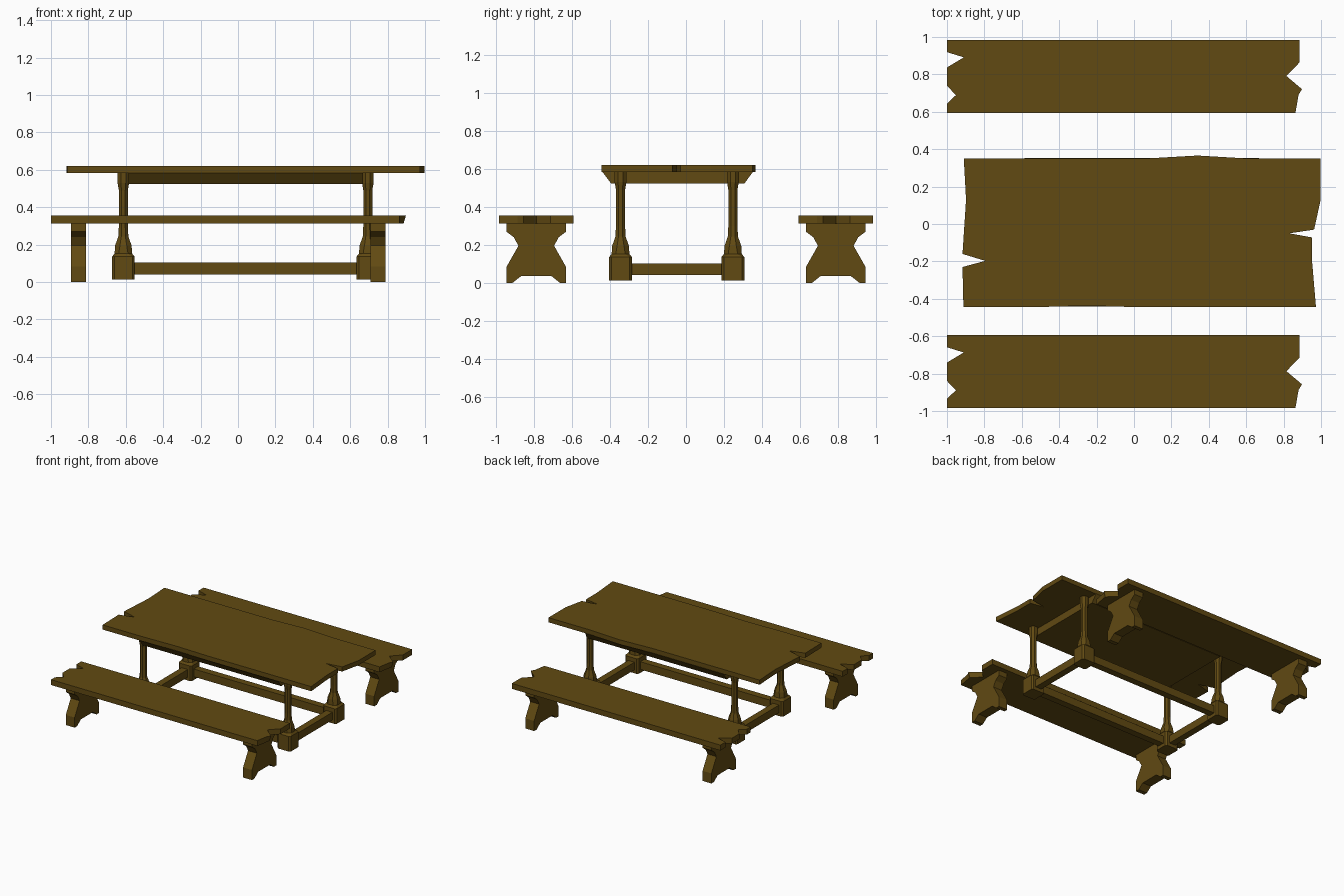
import bpy, bmesh

if "Cube" in bpy.data.objects:
    bpy.data.objects.remove(bpy.data.objects["Cube"])

wood = bpy.data.materials.new("brown_wood")
wood.diffuse_color = (0.12, 0.068, 0.006, 1)
wood.use_nodes = True
wood.node_tree.nodes["Principled BSDF"].inputs["Base Color"].default_value = wood.diffuse_color


def loft(name, rings):
    """Skin a stack of equal-length point rings and cap both ends."""
    bm = bmesh.new()
    rows = [[bm.verts.new(p) for p in ring] for ring in rings]
    n = len(rows[0])
    for a, b in zip(rows, rows[1:]):
        for i in range(n):
            j = (i + 1) % n
            bm.faces.new((a[i], a[j], b[j], b[i]))
    bm.faces.new(rows[0][::-1])
    bm.faces.new(rows[-1])
    bmesh.ops.recalc_face_normals(bm, faces=bm.faces[:])
    mesh = bpy.data.meshes.new(name)
    bm.to_mesh(mesh)
    bm.free()
    mesh.materials.append(wood)
    ob = bpy.data.objects.new(name, mesh)
    bpy.context.collection.objects.link(ob)
    return ob


def slab(name, low, high, z0, z1):
    return loft(name, [[(x, y, z0) for x, y in low], [(x, y, z1) for x, y in high]])


def extrude_x(name, profile, x0, x1):
    return loft(name, [[(x, y, z) for y, z in profile] for x in (x0, x1)])


def box(name, x0, x1, y0, y1, z0, z1):
    return extrude_x(name, [(y0, z0), (y1, z0), (y1, z1), (y0, z1)], x0, x1)


def turned_leg(name, cx, cy):
    # half width, corner cut, height
    sections = [(0.06, 0.012, 0.013), (0.06, 0.012, 0.136), (0.047, 0.022, 0.152),
                (0.044, 0.026, 0.195), (0.027, 0.016, 0.243), (0.024, 0.014, 0.30),
                (0.024, 0.014, 0.49), (0.031, 0.018, 0.53), (0.031, 0.018, 0.584)]
    rings = []
    for h, c, z in sections:
        k = h - c
        octagon = [(h, -k), (h, k), (k, h), (-k, h), (-h, k), (-h, -k), (-k, -h), (k, -h)]
        rings.append([(cx + x, cy + y, z) for x, y in octagon])
    loft(name, rings)


# Table top with splintered ends
top = [(-0.91, 0.35), (0.06, 0.35), (0.34, 0.366), (0.61, 0.35), (0.998, 0.35),
       (0.998, 0.13), (0.963, -0.03), (0.83, -0.05), (0.953, -0.072), (0.953, -0.21),
       (0.973, -0.445), (0.04, -0.445), (-0.25, -0.437), (-0.55, -0.445),
       (-0.912, -0.445), (-0.917, -0.23), (-0.795, -0.197), (-0.917, -0.16), (-0.898, 0.13)]
slab("table_top", top, top, 0.583, 0.621)

# Apron block under the top, sloping outwards
extrude_x("table_apron", [(-0.395, 0.524), (0.308, 0.524), (0.352, 0.584), (-0.44, 0.584)],
          -0.585, 0.667)

# Table legs and stretchers
leg_x = {"left": -0.613, "right": 0.694}
leg_y = {"front": -0.345, "back": 0.247}
for xn, x in leg_x.items():
    for yn, y in leg_y.items():
        turned_leg(f"table_leg_{yn}_{xn}", x, y)
    box(f"side_stretcher_{xn}", x - 0.028, x + 0.028, -0.29, 0.192, 0.04, 0.103)
for yn, y in leg_y.items():
    box(f"long_stretcher_{yn}", -0.56, 0.64, y - 0.028, y + 0.028, 0.04, 0.103)

# Benches: same plank and trestle legs on both sides
plank = [(-1, 0.195), (0.885, 0.195), (0.885, 0.075), (0.815, 0.002), (0.898, -0.068),
         (0.88, -0.098), (0.863, -0.195), (-1, -0.195), (-1, -0.145), (-0.952, -0.1),
         (-1, -0.05), (-1, 0.048), (-0.91, 0.102), (-1, 0.13)]
half = [(0.158, 0.313), (0.158, 0.27), (0.118, 0.24), (0.094, 0.195), (0.158, 0.082),
        (0.158, 0), (0.125, 0), (0.078, 0.037)]
trestle = half + [(-y, z) for y, z in reversed(half)]
for side, cy in (("front", -0.789), ("back", 0.789)):
    outline = [(x, y + cy) for x, y in plank]
    under = list(outline)
    under[4] = (0.885, outline[4][1])
    slab(f"bench_seat_{side}", under, outline, 0.312, 0.356)
    for xn, x in (("left", -0.853), ("right", 0.749)):
        extrude_x(f"bench_leg_{side}_{xn}", [(y + cy, z) for y, z in trestle],
                  x - 0.04, x + 0.04)
